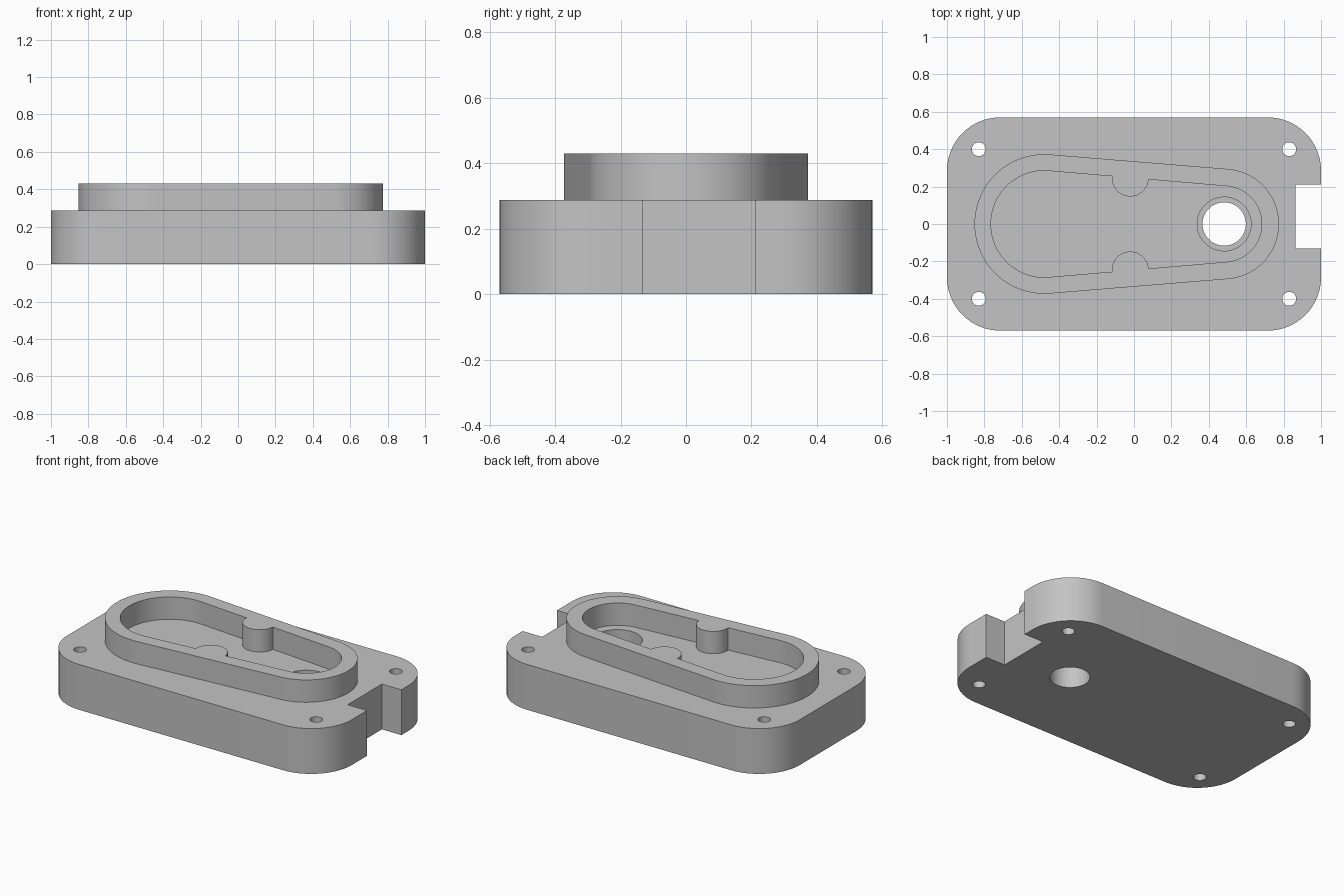
import bpy, bmesh, math
from mathutils import Vector

if "Cube" in bpy.data.objects:
    bpy.data.objects.remove(bpy.data.objects["Cube"])

BASE_TOP, RIM_TOP = 0.288, 0.43

grey = bpy.data.materials.new("light grey")
grey.diffuse_color = (0.55, 0.55, 0.55, 1)
grey.use_nodes = True
grey.node_tree.nodes["Principled BSDF"].inputs["Base Color"].default_value = grey.diffuse_color


def arc(cx, cy, r, a0, a1, n):
    """Points along a circular arc, angles in degrees."""
    return [(cx + r * math.cos(math.radians(a0 + (a1 - a0) * i / n)),
             cy + r * math.sin(math.radians(a0 + (a1 - a0) * i / n)))
            for i in range(n + 1)]


def prism(name, pts, z0, z1):
    """Solid with a closed outline between two heights."""
    bm = bmesh.new()
    face = bm.faces.new([bm.verts.new((x, y, z0)) for x, y in pts])
    ext = bmesh.ops.extrude_face_region(bm, geom=[face])
    up = [v for v in ext["geom"] if isinstance(v, bmesh.types.BMVert)]
    bmesh.ops.translate(bm, verts=up, vec=Vector((0, 0, z1 - z0)))
    bmesh.ops.recalc_face_normals(bm, faces=bm.faces)
    mesh = bpy.data.meshes.new(name)
    bm.to_mesh(mesh)
    bm.free()
    mesh.materials.append(grey)
    ob = bpy.data.objects.new(name, mesh)
    bpy.context.collection.objects.link(ob)
    return ob


def cylinder(name, x, y, r, z0, z1, n=48):
    return prism(name, arc(x, y, r, 0, 360, n)[:-1], z0, z1)


def combine(target, tool, operation):
    """Apply a boolean and remove the tool object."""
    mod = target.modifiers.new("cut", 'BOOLEAN')
    mod.operation, mod.object, mod.solver = operation, tool, 'EXACT'
    bpy.context.view_layer.objects.active = target
    bpy.ops.object.modifier_apply(modifier=mod.name)
    bpy.data.objects.remove(tool)


def tapered_slot(r_big, r_small, cx=0.48):
    """Outline around a large left circle and a small right circle."""
    tilt = math.degrees(math.asin((r_big - r_small) / (2 * cx)))
    a = 90 - tilt
    return (arc(-cx, 0, r_big, a, 360 - a, 48) +
            arc(cx, 0, r_small, -a, a, 40))


# base plate with rounded corners
R, W, D = 0.285, 1.0, 0.57
outline = []
for sx, sy, a in ((1, 1, 0), (-1, 1, 90), (-1, -1, 180), (1, -1, 270)):
    outline += arc(sx * (W - R), sy * (D - R), R, a, a + 90, 16)
housing = prism("housing", outline, 0, BASE_TOP)

# raised rim wall with two half-round bosses inside
rim = prism("rim", tapered_slot(0.373, 0.295), 0.15, RIM_TOP)
pocket = prism("pocket", tapered_slot(0.285, 0.203), BASE_TOP, 0.6)
for s in (1, -1):
    half = arc(-0.02, s * 0.245, 0.098, 0, -180 * s, 24)
    boss = prism("boss", half + [(-0.118, s * 0.30), (0.078, s * 0.30)], 0.2, 0.7)
    combine(pocket, boss, 'DIFFERENCE')
combine(housing, rim, 'UNION')
combine(housing, pocket, 'DIFFERENCE')

# shaft hole with a wider seat above
combine(housing, cylinder("shaft_hole", 0.482, 0, 0.116, -0.1, 0.5), 'DIFFERENCE')
combine(housing, cylinder("shaft_seat", 0.482, 0, 0.144, 0.2, 0.4), 'DIFFERENCE')

# screw holes
for x in (-0.83, 0.83):
    for y in (-0.4, 0.4):
        combine(housing, cylinder("screw_hole", x, y, 0.037, -0.1, 0.5, 24), 'DIFFERENCE')

# edge notch
notch = prism("notch", [(0.863, -0.132), (1.1, -0.132), (1.1, 0.212), (0.863, 0.212)], -0.1, 0.5)
combine(housing, notch, 'DIFFERENCE')

# smooth the curved walls, keep crisp edges
bpy.ops.object.select_all(action='DESELECT')
housing.select_set(True)
bpy.context.view_layer.objects.active = housing
bpy.ops.object.shade_smooth_by_angle(angle=math.radians(30))
